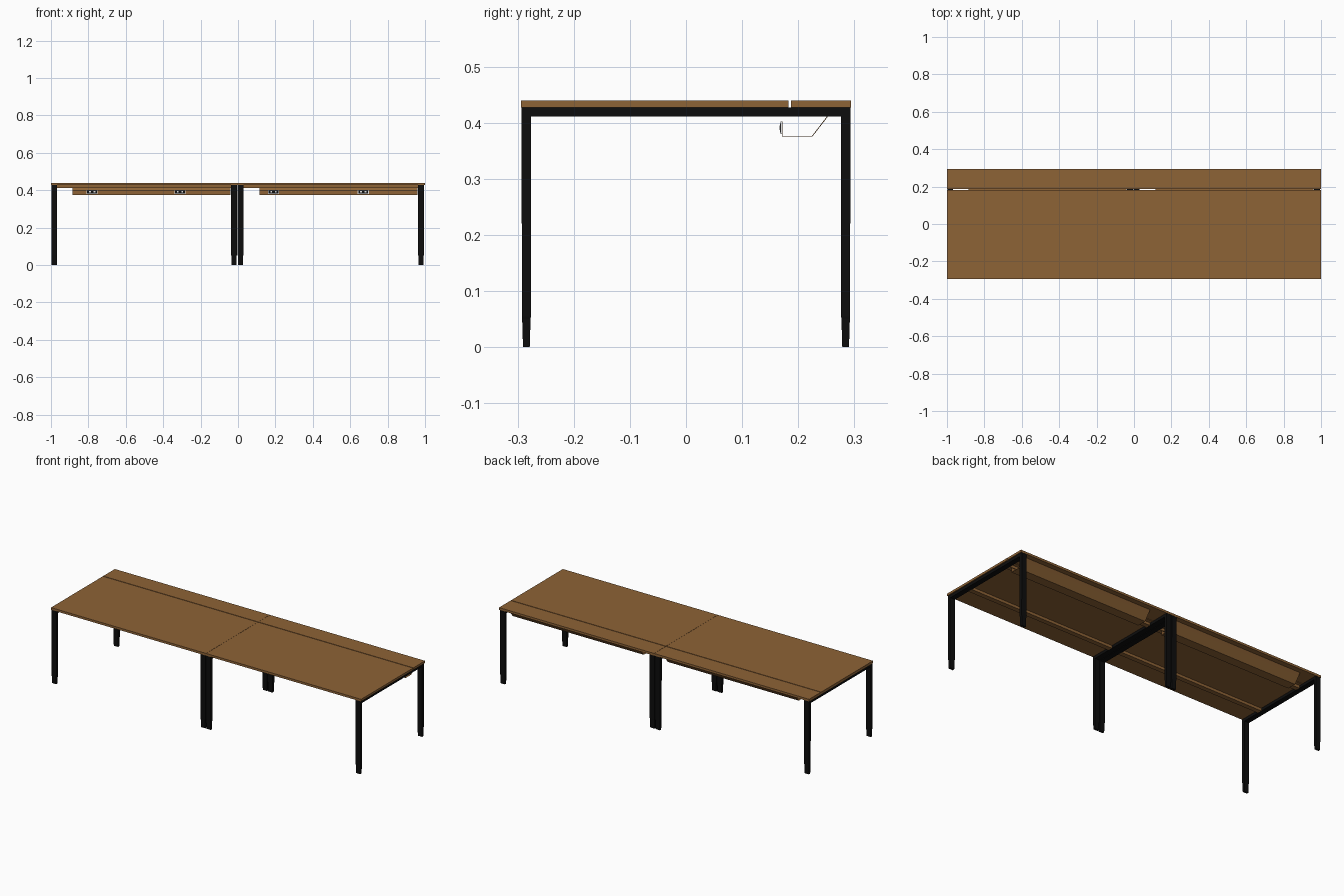
import bpy, bmesh
from mathutils import Vector

if "Cube" in bpy.data.objects:
    bpy.data.objects.remove(bpy.data.objects["Cube"])


def material(name, rgb):
    m = bpy.data.materials.new(name)
    m.diffuse_color = (*rgb, 1)
    m.use_nodes = True
    m.node_tree.nodes["Principled BSDF"].inputs["Base Color"].default_value = m.diffuse_color
    return m


WOOD = material("brown_wood", (0.27, 0.125, 0.037))
BLACK = material("black_metal", (0.004, 0.004, 0.004))
WHITE = material("white_plastic", (0.8, 0.8, 0.8))


def finish(name, bm, mat):
    bmesh.ops.recalc_face_normals(bm, faces=bm.faces)
    me = bpy.data.meshes.new(name)
    bm.to_mesh(me)
    bm.free()
    me.materials.append(mat)
    ob = bpy.data.objects.new(name, me)
    bpy.context.collection.objects.link(ob)
    return ob


def box(name, lo, hi, mat):
    bm = bmesh.new()
    bmesh.ops.create_cube(bm, size=1)
    for v in bm.verts:
        v.co = Vector([lo[i] + (v.co[i] + 0.5) * (hi[i] - lo[i]) for i in range(3)])
    return finish(name, bm, mat)


def leg(name, x0, x1, yc):
    # straight post with a narrowed foot, lofted through three levels
    bm = bmesh.new()
    xc, hx = (x0 + x1) / 2, (x1 - x0) / 2
    rings = []
    for z, dx, hy in ((0, hx - 0.002, 0.006), (0.05, hx - 0.001, 0.0075), (0.055, hx, 0.008), (0.427, hx, 0.0085)):
        rings.append([bm.verts.new((xc + sx * dx, yc + sy * hy, z))
                      for sx, sy in ((-1, -1), (1, -1), (1, 1), (-1, 1))])
    for a, b in zip(rings, rings[1:]):
        for i in range(4):
            j = (i + 1) % 4
            bm.faces.new((a[i], a[j], b[j], b[i]))
    bm.faces.new(rings[0])
    bm.faces.new(rings[-1])
    return finish(name, bm, BLACK)


def tray(name, x0, x1):
    # folded thin sheet: lip, floor, sloped back, hanging from the top
    profile = ((0.1715, 0.402), (0.1715, 0.376), (0.225, 0.376), (0.2535, 0.413), (0.2645, 0.427))
    bm = bmesh.new()
    cols = [[bm.verts.new((x, y, z)) for y, z in profile] for x in (x0, x1)]
    for i in range(len(profile) - 1):
        bm.faces.new((cols[0][i], cols[0][i + 1], cols[1][i + 1], cols[1][i]))
    ob = finish(name, bm, WOOD)
    s = ob.modifiers.new("thickness", "SOLIDIFY")
    s.thickness = 0.0015
    s.offset = 0
    return ob


def socket(name, x):
    z = 0.391
    box(name + "_frame", (x - 0.030, 0.1685, z - 0.011), (x + 0.030, 0.171, z + 0.011), WHITE)
    box(name + "_plate", (x - 0.026, 0.1675, z - 0.008), (x + 0.026, 0.169, z + 0.008), BLACK)
    for s in (-1, 1):
        box(name + "_outlet", (x + s * 0.012 - 0.005, 0.167, z - 0.004),
            (x + s * 0.012 + 0.005, 0.168, z + 0.004), WHITE)


# two desks: top extent, frame extent, tray extent, socket positions
DESKS = (
    ("left", (-1, -0.0005), (-0.998, -0.006), (-0.885, -0.04), (-0.78, -0.31)),
    ("right", (0.0005, 1), (-0.002, 0.994), (0.115, 0.96), (0.19, 0.67)),
)
LEG_W = 0.031

for side, top, frame, tr, socks in DESKS:
    # table top: main panel and rear access panel
    box(side + "_main_top", (top[0], -0.294, 0.427), (top[1], 0.183, 0.44), WOOD)
    box(side + "_rear_top", (top[0], 0.187, 0.427), (top[1], 0.294, 0.44), WOOD)
    # end frames
    for end, x0 in (("outer", frame[0]), ("inner", frame[1] - LEG_W)):
        for pos, y in (("front", -0.2845), ("rear", 0.2845)):
            leg(f"{side}_{end}_{pos}_leg", x0, x0 + LEG_W, y)
        box(f"{side}_{end}_crossbar", (x0, -0.277, 0.411), (x0 + LEG_W, 0.277, 0.4268), BLACK)
    # long rails under the top
    for pos, y in (("front", -0.155), ("rear", 0.148)):
        box(f"{side}_{pos}_rail", (frame[0] + LEG_W, y - 0.014, 0.4115),
            (frame[1] - LEG_W, y + 0.014, 0.427), WOOD)
    # cable tray with sockets
    tray(side + "_cable_tray", *tr)
    for i, x in enumerate(socks):
        socket(f"{side}_socket_{i + 1}", x)
